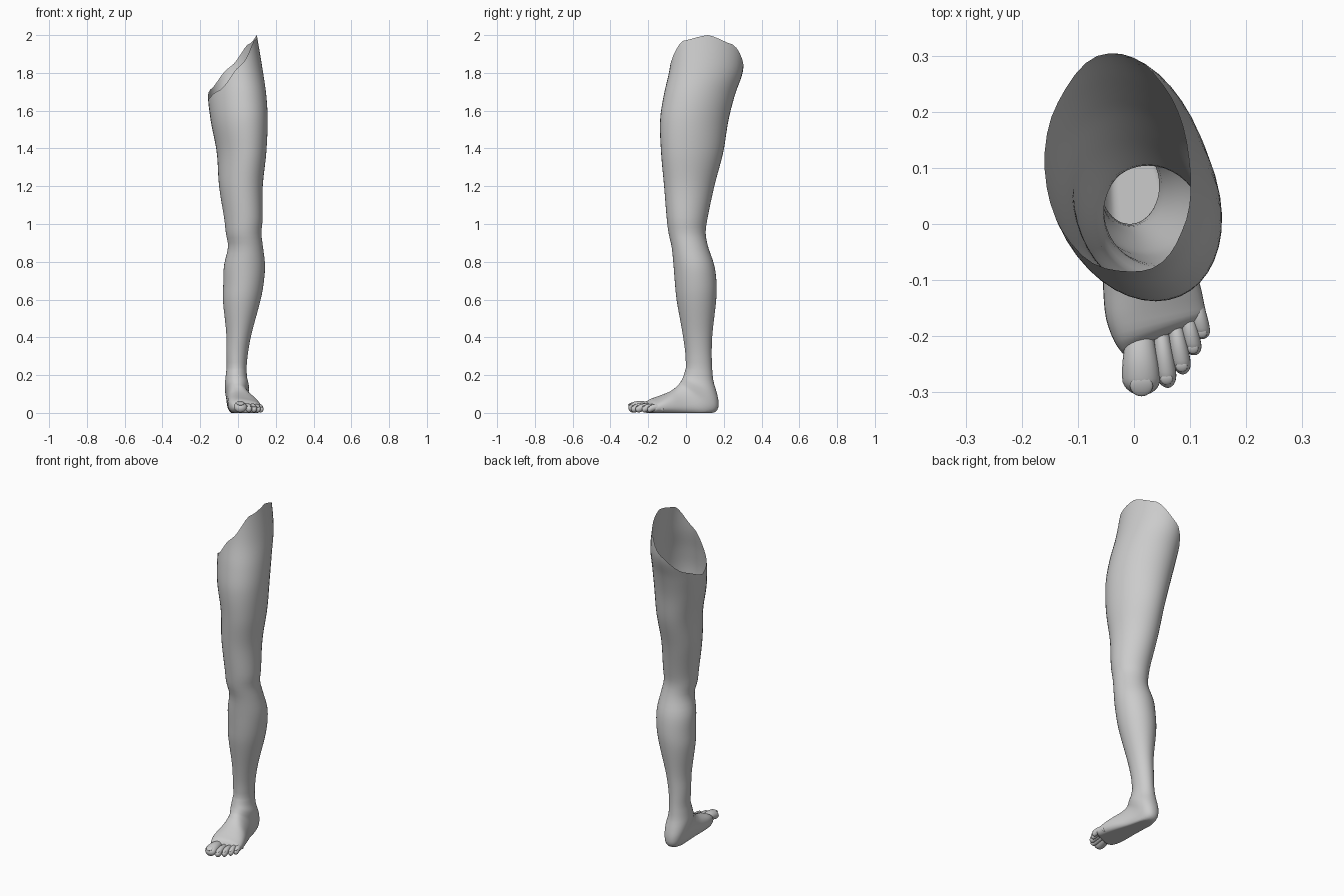
import bpy, bmesh, math

if "Cube" in bpy.data.objects:
    bpy.data.objects.remove(bpy.data.objects["Cube"])

SIDES = 40

# leg: z, inner x, outer x, front y, back y, twist
LEG = [
    (0.24, -.060, .045, .000, .138, 0),
    (0.32, -.062, .053, -.004, .136, 0),
    (0.42, -.062, .072, -.018, .140, 0),
    (0.60, -.080, .120, -.050, .160, 0),
    (0.68, -.078, .135, -.058, .162, 0),
    (0.78, -.074, .143, -.066, .150, 0),
    (0.88, -.053, .132, -.076, .117, .03),
    (0.95, -.064, .124, -.092, .104, .05),
    (1.02, -.072, .130, -.101, .112, .08),
    (1.20, -.100, .131, -.116, .150, .14),
    (1.38, -.113, .150, -.132, .197, .2),
    (1.55, -.145, .157, -.137, .225, .2),
    (1.68, -.160, .150, -.118, .258, .2),
    (1.82, -.160, .130, -.087, .303, .2),
    (2.00, -.140, .100, -.066, .300, .2),
]
# foot: step, instep y z, heel/sole y z, inner x, outer x, side slope, toe-line slant
FOOT = [
    (0, .000, .240, .138, .240, -.060, .045, 0, 0),
    (1, -.010, .205, .145, .170, -.066, .048, 0, 0),
    (2, -.018, .183, .162, .110, -.070, .057, 0, 0),
    (3, -.026, .168, .172, .060, -.068, .057, 0, 0),
    (4, -.034, .156, .165, .015, -.062, .055, 0, 0),
    (5, -.045, .145, .120, -.010, -.060, .060, 0, 0),
    (6, -.060, .130, .050, -.012, -.058, .075, .05, 0),
    (7, -.085, .112, -.030, -.012, -.056, .100, .1, 0),
    (8, -.120, .095, -.100, -.012, -.055, .117, .15, .05),
    (9, -.155, .080, -.155, -.010, -.050, .125, .2, .15),
    (10, -.185, .066, -.185, -.008, -.035, .128, .2, .3),
    (11, -.200, .045, -.205, .005, -.020, .122, .2, .4),
]
# height of the open upper rim every 45 degrees, from the outer side backwards
RIM = [2.0, 1.95, 1.83, 1.72, 1.66, 1.71, 1.84, 1.97]


def sample(table, key):
    """Smooth interpolation of a table by its first column."""
    n = len(table)
    i = 0
    while i < n - 2 and key > table[i + 1][0]:
        i += 1
    a, b = table[i], table[i + 1]
    p, q = table[max(i - 1, 0)], table[min(i + 2, n - 1)]
    h = b[0] - a[0]
    t = min(max((key - a[0]) / h, 0), 1)
    out = []
    for c in range(1, len(a)):
        ma = (b[c] - p[c]) / (b[0] - p[0]) * h
        mb = (q[c] - a[c]) / (q[0] - a[0]) * h
        out.append((2*t**3 - 3*t*t + 1)*a[c] + (t**3 - 2*t*t + t)*ma
                   + (3*t*t - 2*t**3)*b[c] + (t**3 - t*t)*mb)
    return out


def spow(v, e):
    return math.copysign(abs(v) ** e, v)


def loft(name, rings, cap_start, cap_end):
    bm = bmesh.new()
    loops = [[bm.verts.new(p) for p in r] for r in rings]
    for a, b in zip(loops, loops[1:]):
        n = len(a)
        for i in range(n):
            j = (i + 1) % n
            bm.faces.new((a[i], a[j], b[j], b[i]))
    if cap_start:
        bm.faces.new(loops[0])
    if cap_end:
        bm.faces.new(loops[-1])
    bmesh.ops.recalc_face_normals(bm, faces=bm.faces)
    # keep the open shell facing outwards
    ref = max(bm.faces, key=lambda f: f.calc_center_median().x)
    if ref.normal.x < 0:
        bmesh.ops.reverse_faces(bm, faces=bm.faces)
    me = bpy.data.meshes.new(name)
    bm.to_mesh(me)
    bm.free()
    me.shade_smooth()
    ob = bpy.data.objects.new(name, me)
    bpy.context.collection.objects.link(ob)
    return ob


def rim_height(ang):
    k = ang / math.tau * 8
    i = int(k)
    f = k - i
    f = f * 0.5 + 0.5 * f * f * (3 - 2 * f)
    return RIM[i % 8] * (1 - f) + RIM[(i + 1) % 8] * f


def leg_ring(z0):
    ring = []
    for i in range(SIDES):
        t = math.tau * i / SIDES
        z = z0
        if z0 > 1.2:
            z = 1.2 + (z0 - 1.2) / 0.8 * (rim_height(t) - 1.2)
        x0, x1, yf, yb, tw = sample(LEG, z)
        ring.append(((x0 + x1) / 2 + (x1 - x0) / 2 * math.cos(t + tw),
                     (yf + yb) / 2 + (yb - yf) / 2 * math.sin(t), z))
    return ring


def foot_ring(u):
    yf, zf, yb, zb, x0, x1, slope, slant = sample(FOOT, u)
    e = 1 - 0.16 * min(u / 4, 1)
    ring = []
    for i in range(SIDES):
        t = math.tau * i / SIDES
        c, s = spow(math.cos(t), e), spow(math.sin(t), e)
        f = (s + 1) / 2
        dx = (x1 - x0) / 2 * c
        z = (zf + (zb - zf) * f) * (1 - slope * c)
        ring.append(((x0 + x1) / 2 + dx, yf + (yb - yf) * f + slant * dx, max(z, 0)))
    return ring


# leg and foot as one continuous open-topped skin
rings = [leg_ring(2.0 - 1.76 * i / 64) for i in range(64)]
rings += [foot_ring(i / 3) for i in range(34)]
loft("leg_and_foot", rings, False, True)


# toes: narrow neck, arched middle, rounded pad, with a nail on top
def toe(n, bx, by, tx, ty, w, h):
    rings = []
    steps = 18
    for i in range(steps + 1):
        v = 1 - (1 - i / steps) ** 1.6
        v = min(v, 0.999)
        r = 0.9 + 0.12 * math.sin((v - 0.45) * 5)
        if v > 0.8:
            r *= math.sqrt(1 - ((v - 0.8) / 0.2) ** 2) * 0.98 + 0.02
        cx, cy = bx + (tx - bx) * v, by + (ty - by) * v
        cz = h + 0.014 * math.sin(math.pi * min(v * 1.1, 1)) * (1 - v * .4)
        rings.append([(cx + w * r * math.cos(a), cy, max(cz + h * r * math.sin(a), 0))
                      for a in (math.tau * k / 20 for k in range(20))])
    loft(f"toe_{n}", rings, True, True)

    bpy.ops.mesh.primitive_uv_sphere_add(
        segments=16, ring_count=8, radius=1,
        location=(bx + (tx - bx) * .88, by + (ty - by) * .88, h * 1.8))
    nail = bpy.context.object
    nail.name = f"toenail_{n}"
    nail.scale = (w * .62, w * .6, h * .22)
    nail.rotation_euler = (math.radians(22), 0, 0)
    bpy.ops.object.shade_smooth()


for n, spec in enumerate([
        (.008, -.170, .014, -.305, .033, .027),
        (.045, -.165, .060, -.292, .018, .021),
        (.070, -.155, .087, -.268, .017, .020),
        (.091, -.140, .107, -.234, .016, .019),
        (.108, -.120, .122, -.205, .016, .018)], 1):
    toe(n, *spec)
